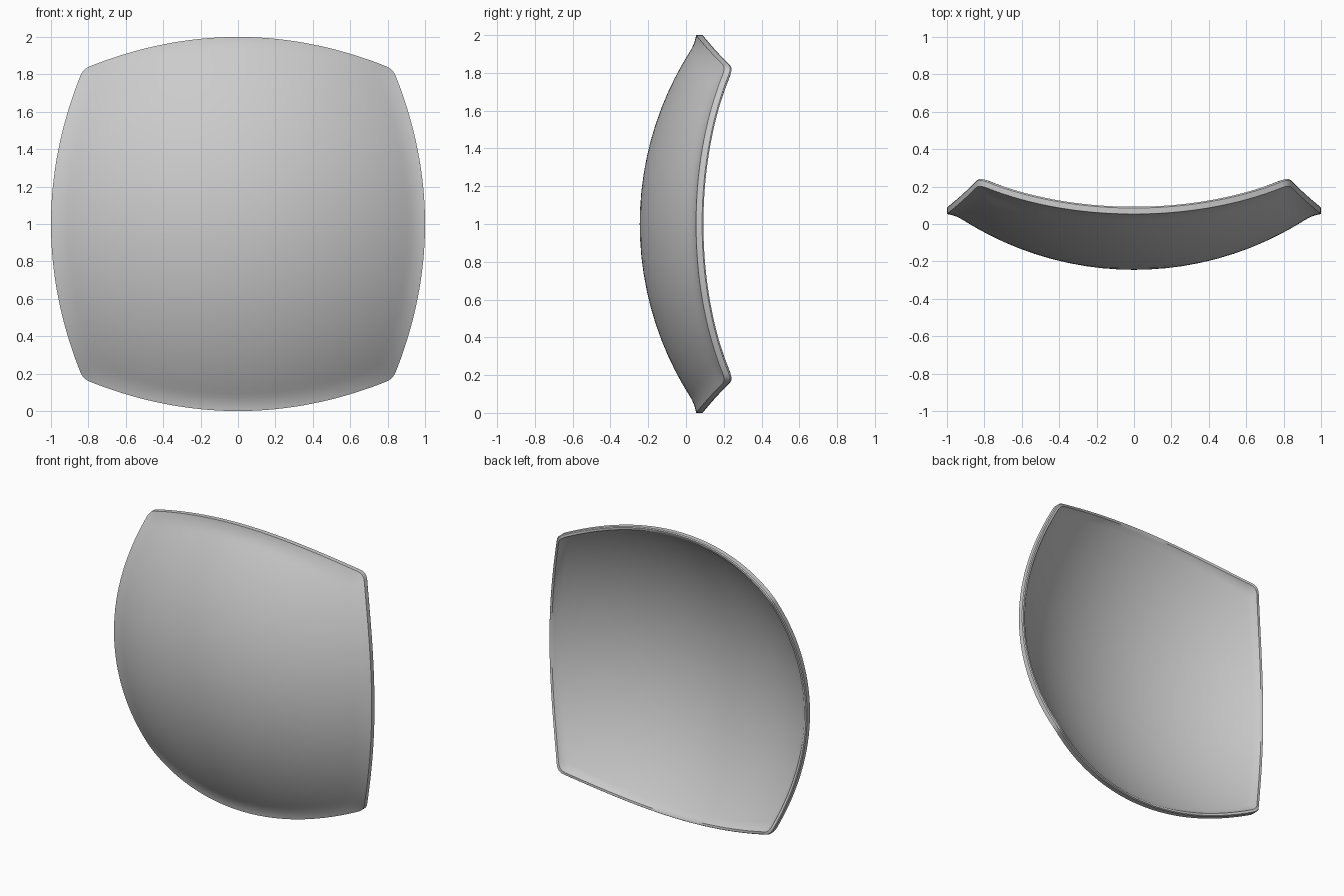
import bpy, bmesh, math

if "Cube" in bpy.data.objects:
    bpy.data.objects.remove(bpy.data.objects["Cube"])

R = 1.7          # radius of the domed face
FRONT = -0.245   # foremost y
SHELL = 0.02     # shell thickness along y
RIM = 0.039      # thickness of the beaded rim along y


def outline():
    """Bowed square with small rounded corners, as (x, z) pairs round the centre."""
    side = []
    a, n, k = 0.79, 40, 6
    for i in range(n + 1):
        x = -a + 2 * a * i / n
        side.append((x, 1 - 0.25 * x * x))
    e = 1 - 0.25 * a * a
    c = (e + 0.5 * a * a) / (1 + 0.5 * a)
    for i in range(1, k):
        t = i / k
        w0, w1, w2 = (1 - t) ** 2, 2 * t * (1 - t), t * t
        side.append((w0 * a + w1 * c + w2 * e, w0 * e + w1 * c + w2 * a))
    pts = []
    for q in range(4):
        for x, z in side:
            for _ in range(q):
                x, z = z, -x
            pts.append((x, z))
    return pts


def dome(x, z):
    return FRONT + R - math.sqrt(R * R - x * x - z * z)


def rim_front(x, z):
    """Front edge of the rim, pulled forward of the dome, less so at corners."""
    r = math.hypot(x, z)
    return dome(x, z) - 0.027 * (1 - 0.5 * (r - 1) / 0.17)


def front_y(x, z, t):
    """Dome with a narrow concave flare into the rim."""
    f = max(0.0, (t - 0.91) / 0.09) ** 2
    return dome(x * t, z * t) - f * (dome(x, z) - rim_front(x, z))


loop = outline()
N = len(loop)
inner = [0.08, 0.17, 0.26, 0.35, 0.44, 0.53, 0.62, 0.7, 0.77, 0.83, 0.88, 0.91]
edge = [0.93, 0.95, 0.97, 0.985, 1.0]

# rings as (scale, function giving y): front face, rim bead, back face
rings = [(t, lambda x, z, t=t: front_y(x, z, t)) for t in inner + edge]
rings += [(1.0, lambda x, z: rim_front(x, z) + RIM - 0.007),
          (0.995, lambda x, z: rim_front(x, z) + RIM),
          (0.98, lambda x, z: rim_front(x, z) + RIM - 0.003)]
rings += [(t, lambda x, z, t=t: dome(x * t, z * t) + SHELL)
          for t in [0.968, 0.94] + inner[::-1]]

bm = bmesh.new()
rows = [[bm.verts.new((x * t, y(x, z), 1 + z * t)) for x, z in loop]
        for t, y in rings]
for r0, r1 in zip(rows, rows[1:]):
    for i in range(N):
        j = (i + 1) % N
        bm.faces.new((r0[i], r0[j], r1[j], r1[i]))
# close the middle of both faces
for row, y in ((rows[0], FRONT), (rows[-1], FRONT + SHELL)):
    mid = bm.verts.new((0, y, 1))
    for i in range(N):
        bm.faces.new((row[i], row[(i + 1) % N], mid))
bmesh.ops.recalc_face_normals(bm, faces=bm.faces)

mesh = bpy.data.meshes.new("curved_panel")
bm.to_mesh(mesh)
bm.free()
panel = bpy.data.objects.new("curved_panel", mesh)
bpy.context.collection.objects.link(panel)
bpy.context.view_layer.objects.active = panel
panel.select_set(True)
bpy.ops.object.shade_smooth_by_angle(angle=math.radians(35))
